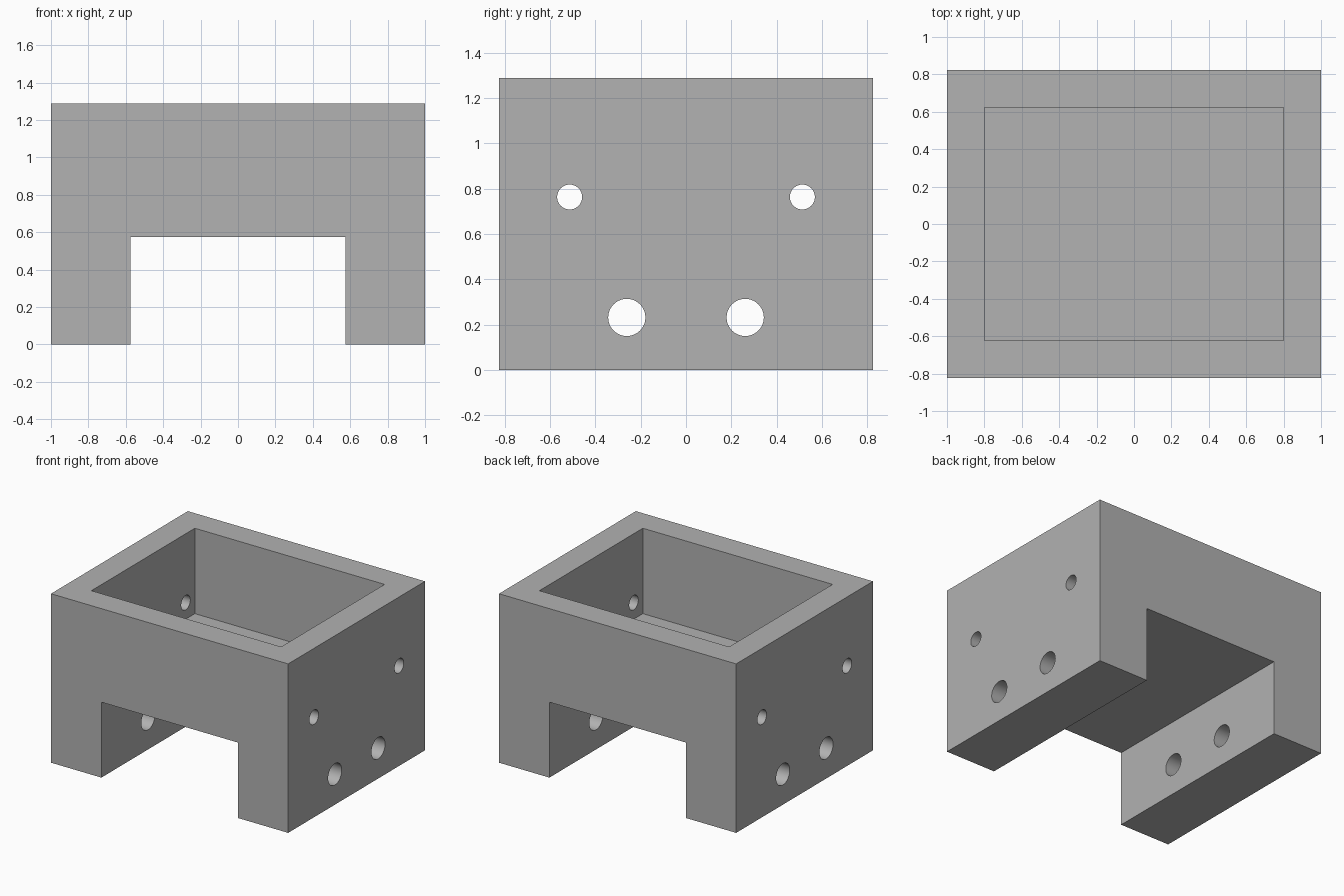
import bpy
import math

cube = bpy.data.objects.get("Cube")
if cube:
    bpy.data.objects.remove(cube, do_unlink=True)

# Overall sizes
HALF_X, HALF_Y, HEIGHT = 1.0, 0.824, 1.288
POCKET_X, POCKET_Y, POCKET_FLOOR = 0.8, 0.623, 0.637
CHANNEL_X, CHANNEL_TOP = 0.575, 0.575

grey = bpy.data.materials.new("plain grey")
grey.use_nodes = True
colour = (0.445, 0.445, 0.445, 1)
grey.diffuse_color = colour
grey.node_tree.nodes["Principled BSDF"].inputs["Base Color"].default_value = colour


def box(name, half_x, half_y, low, high):
    bpy.ops.mesh.primitive_cube_add(size=2, location=(0, 0, (low + high) / 2))
    obj = bpy.context.object
    obj.name = name
    obj.scale = (half_x, half_y, (high - low) / 2)
    bpy.ops.object.transform_apply(location=True, rotation=True, scale=True)
    obj.data.materials.append(grey)
    return obj


def cross_pin(name, radius, y, z):
    bpy.ops.mesh.primitive_cylinder_add(vertices=48, radius=radius, depth=3,
                                        location=(0, y, z),
                                        rotation=(0, math.pi / 2, 0))
    obj = bpy.context.object
    obj.name = name
    obj.data.materials.append(grey)
    return obj


# Solid block
body = box("bracket_body", HALF_X, HALF_Y, 0, HEIGHT)

# Open pocket above, channel running front to back below
cutters = [
    box("pocket_cutter", POCKET_X, POCKET_Y, POCKET_FLOOR, HEIGHT + 0.5),
    box("channel_cutter", CHANNEL_X, HALF_Y + 0.5, -0.5, CHANNEL_TOP),
]

# Paired holes through both side walls and both legs
for side in (-1, 1):
    cutters.append(cross_pin("wall_hole_cutter", 0.055, side * 0.513, 0.763))
    cutters.append(cross_pin("leg_hole_cutter", 0.082, side * 0.261, 0.232))

for cutter in cutters:
    cutter.hide_render = True
    mod = body.modifiers.new(cutter.name, "BOOLEAN")
    mod.operation = "DIFFERENCE"
    mod.solver = "EXACT"
    mod.object = cutter

# Apply the cuts and discard the cutters
bpy.ops.object.select_all(action="DESELECT")
body.select_set(True)
bpy.context.view_layer.objects.active = body
for mod in list(body.modifiers):
    bpy.ops.object.modifier_apply(modifier=mod.name)
for cutter in cutters:
    bpy.data.objects.remove(cutter, do_unlink=True)

# Smooth hole walls, sharp block edges
bpy.ops.object.shade_smooth_by_angle(angle=math.radians(30))
